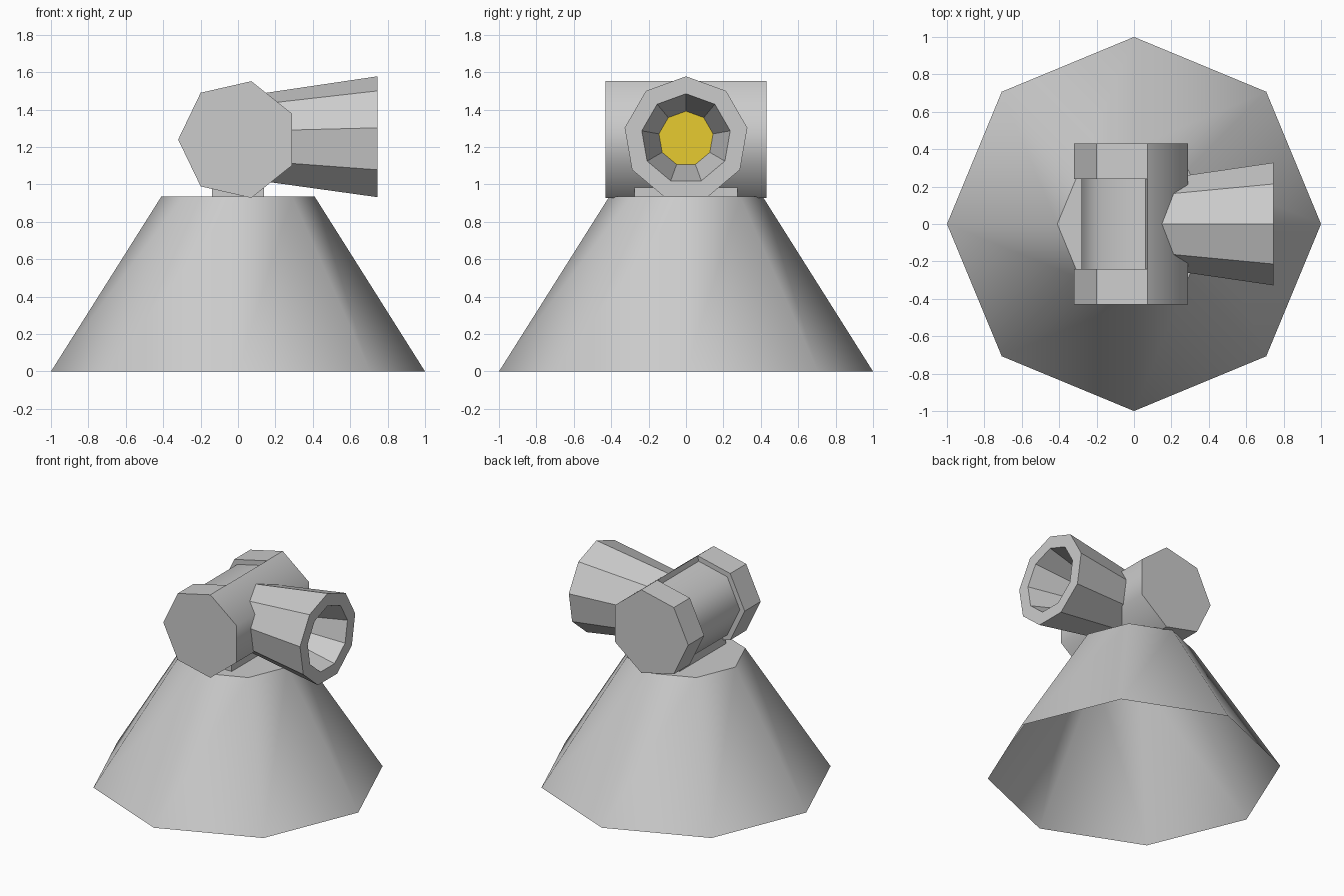
import bpy, bmesh
from math import sin, cos, pi, radians

if "Cube" in bpy.data.objects:
    bpy.data.objects.remove(bpy.data.objects["Cube"])


def finish(bm, name):
    bmesh.ops.recalc_face_normals(bm, faces=bm.faces)
    me = bpy.data.meshes.new(name)
    bm.to_mesh(me)
    bm.free()
    ob = bpy.data.objects.new(name, me)
    bpy.context.collection.objects.link(ob)
    return ob


def loft(bm, rings, cap_start=True, cap_end=True):
    """Skin a list of equally long point rings; returns the end cap."""
    vs = [[bm.verts.new(p) for p in r] for r in rings]
    n = len(rings[0])
    for a, b in zip(vs, vs[1:]):
        for i in range(n):
            j = (i + 1) % n
            bm.faces.new((a[i], a[j], b[j], b[i]))
    if cap_start:
        bm.faces.new(vs[0])
    return bm.faces.new(vs[-1]) if cap_end else None


# Base: open-bottomed octagonal cone, smooth sides and flat top
bm = bmesh.new()
top = loft(bm, [[(r * cos(i * pi / 4), r * sin(i * pi / 4), z) for i in range(8)]
                for r, z in ((1.0, 0.0), (0.41, 0.935))], cap_start=False)
for f in bm.faces:
    f.smooth = True
for e in top.edges:
    e.smooth = False
finish(bm, "base")

# Mounting block under the head
bm = bmesh.new()
bmesh.ops.create_cube(bm, size=1)
for v in bm.verts:
    v.co = (v.co.x * 0.28, v.co.y * 0.55, 1.02 + v.co.z * 0.19)
finish(bm, "mount_block")

# Head: seven-sided drum along y, rear four sides recessed in the middle
CZ, R = 1.24, 0.32
points = [(i * 2 * pi / 7 + pi, False) for i in range(7)]
# (vertex index, belongs to recess); vertices 2 and 5 doubled for the step
order = [(0, 1), (1, 1), (2, 1), (2, 0), (3, 0), (4, 0), (5, 0), (5, 1), (6, 1)]


def ring(y, recessed):
    out = []
    for k, rear in order:
        r = 0.28 if recessed and rear else R
        a = points[k][0]
        out.append((r * cos(a), y, CZ + r * sin(a)))
    return out


bm = bmesh.new()
loft(bm, [ring(-0.43, 0), ring(-0.24, 0), ring(-0.24, 1),
          ring(0.24, 1), ring(0.24, 0), ring(0.43, 0)])
bmesh.ops.remove_doubles(bm, verts=bm.verts, dist=0.0005)
bmesh.ops.recalc_face_normals(bm, faces=bm.faces)
for f in bm.faces:
    f.smooth = True
for e in bm.edges:
    mid = (e.verts[0].co + e.verts[1].co) / 2
    rear_rim = abs(mid.y) > 0.25 and mid.x < 0.1
    if e.calc_face_angle(0) > radians(60) or rear_rim:
        e.smooth = False
finish(bm, "head_drum")

# Lamp barrel: flared nine-sided tube with a tapered mouth and coloured lens
BZ = 1.245
bm = bmesh.new()
lens = loft(bm, [[(x, r * sin(i * 2 * pi / 9), BZ + r * cos(i * 2 * pi / 9))
                  for i in range(9)]
                 for x, r in ((0.05, 0.23), (0.745, 0.333), (0.745, 0.24), (0.43, 0.147))])
lens.material_index = 1
barrel = finish(bm, "lamp_barrel")
for name, col in (("grey", (0.8, 0.8, 0.8, 1)), ("lens_yellow", (0.8, 0.6, 0.03, 1))):
    m = bpy.data.materials.new(name)
    m.diffuse_color = col
    m.use_nodes = True
    m.node_tree.nodes["Principled BSDF"].inputs["Base Color"].default_value = m.diffuse_color
    barrel.data.materials.append(m)
